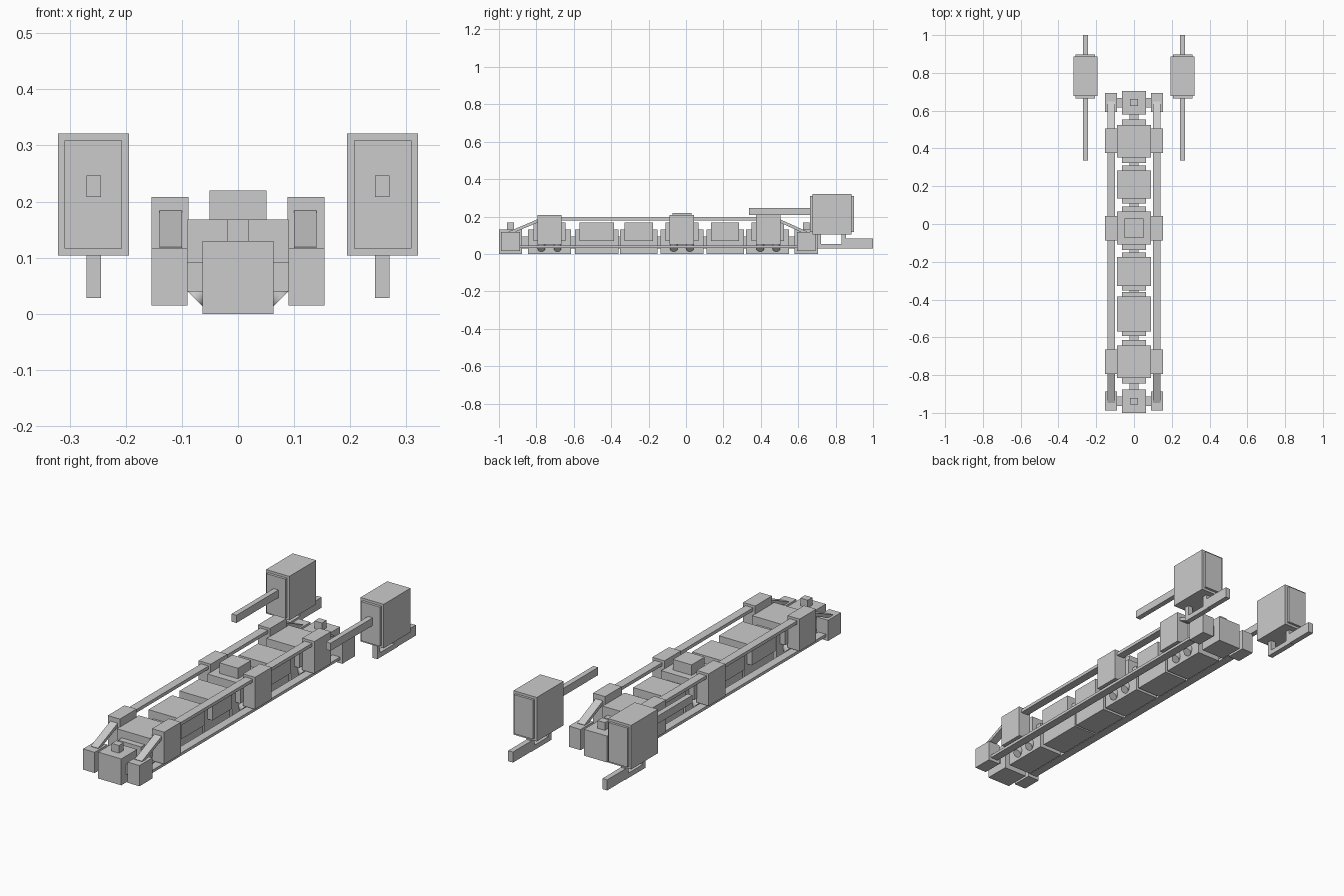
import bpy
from mathutils import Vector

if "Cube" in bpy.data.objects:
    bpy.data.objects.remove(bpy.data.objects["Cube"])


def box(name, x, y, z):
    """Box from (min, max) pairs."""
    bpy.ops.mesh.primitive_cube_add(size=1, location=[(a + b) / 2 for a, b in (x, y, z)])
    o = bpy.context.object
    o.name = name
    o.scale = [b - a for a, b in (x, y, z)]
    bpy.ops.object.transform_apply(location=False, rotation=False, scale=True)
    return o


def pair(name, x, y, z):
    """Box on the right and its mirror on the left."""
    box(name + "_right", x, y, z)
    box(name + "_left", (-x[1], -x[0]), y, z)


def strut(name, x, a, b, width, thick):
    """Sloping bar between two (y, z) points."""
    a, b = Vector((x, *a)), Vector((x, *b))
    d = b - a
    bpy.ops.mesh.primitive_cube_add(size=1, location=(a + b) / 2)
    o = bpy.context.object
    o.name = name
    o.scale = (width, d.length, thick)
    o.rotation_euler = Vector((0, 1, 0)).rotation_difference(d).to_euler()


# Segments of the chain: centre y, body length, hull length
segments = [(-0.73, 0.172, 0.23), (-0.477, 0.185, 0.232), (-0.252, 0.152, 0.20),
            (-0.022, 0.175, 0.23), (0.209, 0.15, 0.20), (0.437, 0.172, 0.23)]
for i, (c, body, hull) in enumerate(segments):
    box(f"hull_{i}", (-0.063, 0.063), (c - hull / 2, c + hull / 2), (0, 0.13))
    box(f"body_{i}", (-0.09, 0.09), (c - body / 2, c + body / 2), (0.07, 0.168))

# Neck running between all segments
box("neck", (-0.025, 0.025), (-0.93, 0.64), (0.03, 0.093))

# End blocks with caps and outrigger boxes
for tag, c in (("front", -0.938), ("back", 0.643)):
    box(tag + "_block", (-0.063, 0.063), (c - 0.062, c + 0.062), (0, 0.13))
    box(tag + "_knob", (-0.02, 0.02), (c - 0.018, c + 0.018), (0.13, 0.168))
    box(tag + "_axle", (-0.095, 0.095), (c - 0.025, c + 0.025), (0.04, 0.091))
    pair(tag + "_outrigger", (0.09, 0.154), (c - 0.05, c + 0.05), (0.015, 0.117))

# Side boxes with slanted nozzles beneath
for i, c in enumerate((-0.73, -0.022, 0.44)):
    pair(f"side_box_{i}", (0.088, 0.154), (c - 0.065, c + 0.065), (0.05, 0.208))
    for s in (-1, 1):
        for dy in (-0.043, 0.043):
            axis = Vector((s, 0, -1)).normalized()
            end = Vector((s * 0.0765, c + dy, 0.0265))
            bpy.ops.mesh.primitive_cylinder_add(
                vertices=16, radius=0.02, depth=0.06, location=end - axis * 0.03,
                rotation=axis.to_track_quat('Z', 'Y').to_euler())
            bpy.context.object.name = "nozzle"
            bpy.ops.object.shade_smooth_by_angle()

# Box on top of the middle segment
box("middle_turret", (-0.051, 0.051), (-0.073, 0.029), (0.16, 0.22))

# Rails and sloping end struts
pair("lower_rail", (0.10, 0.141), (-0.9, 0.61), (0.031, 0.045))
pair("upper_rail", (0.10, 0.141), (-0.68, 0.39), (0.18, 0.196))
for s in (-1, 1):
    strut("front_strut", s * 0.12, (-0.78, 0.182), (-0.945, 0.112), 0.04, 0.016)
    strut("back_strut", s * 0.12, (0.49, 0.182), (0.645, 0.112), 0.04, 0.016)

# Detached pods with barrel, guard and rear bar
pair("pod", (0.194, 0.321), (0.677, 0.886), (0.104, 0.321))
pair("pod_panel", (0.207, 0.309), (0.664, 0.898), (0.116, 0.309))
bar = (0.244, 0.27)
pair("pod_barrel", bar, (0.336, 0.67), (0.208, 0.246))
pair("pod_front_post", bar, (0.70, 0.723), (0.028, 0.106))
pair("pod_guard", bar, (0.70, 0.86), (0.028, 0.052))
pair("pod_rear_post", bar, (0.832, 0.856), (0.028, 0.106))
pair("pod_rear_bar", bar, (0.832, 1.0), (0.03, 0.082))
